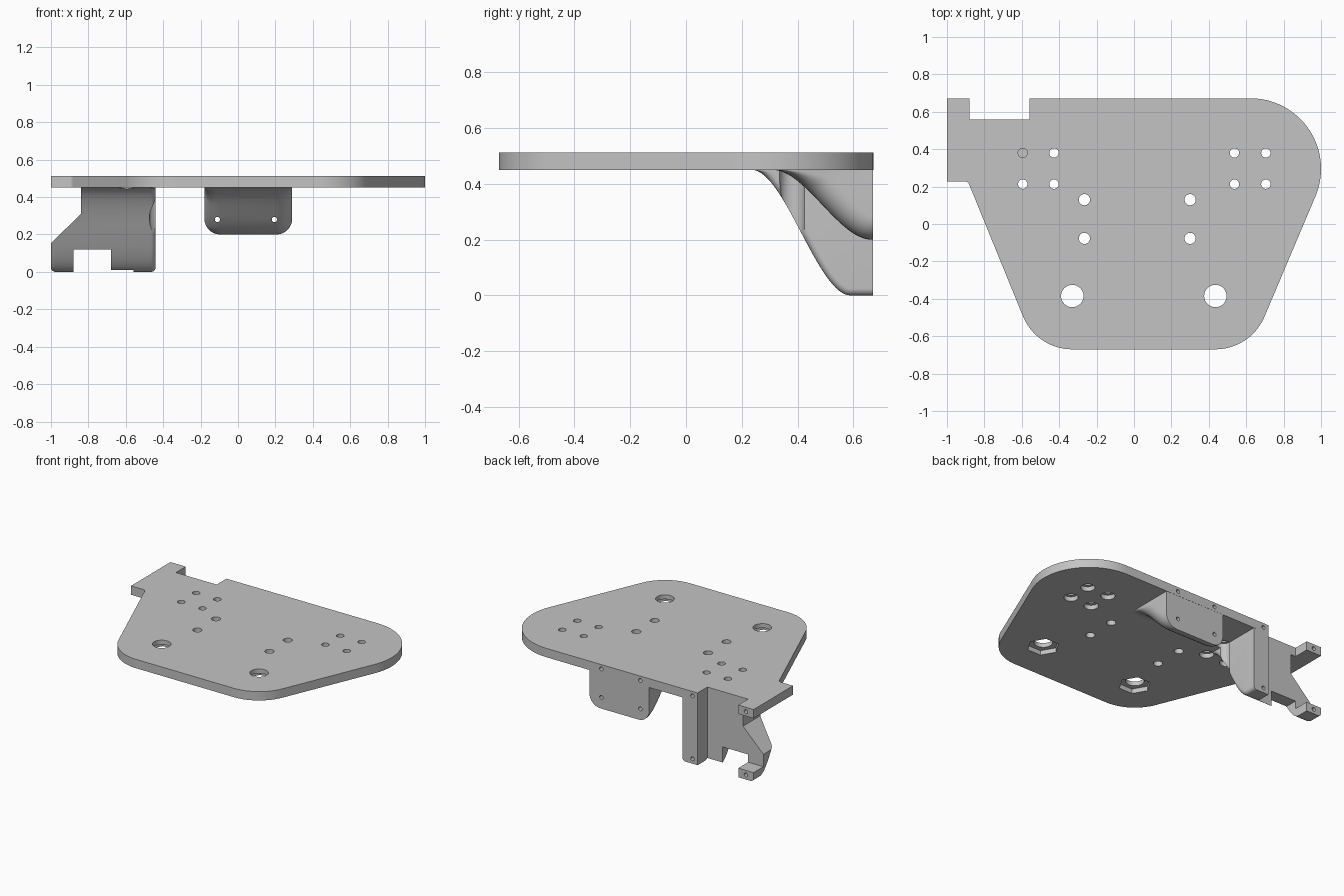
import bpy, bmesh, math
from math import sin, cos, pi
from mathutils import Vector, Matrix

if "Cube" in bpy.data.objects:
    bpy.data.objects.remove(bpy.data.objects["Cube"])

grey = bpy.data.materials.new("plain grey")
grey.use_nodes = True
GREY = (0.55, 0.55, 0.55, 1)
grey.diffuse_color = GREY
grey.node_tree.nodes["Principled BSDF"].inputs["Base Color"].default_value = GREY

TOP, UNDER, BACK = 0.513, 0.45, 0.67


def finish(bm, name):
    bmesh.ops.recalc_face_normals(bm, faces=bm.faces)
    mesh = bpy.data.meshes.new(name)
    bm.to_mesh(mesh)
    bm.free()
    mesh.materials.append(grey)
    ob = bpy.data.objects.new(name, mesh)
    bpy.context.collection.objects.link(ob)
    return ob


def prism(name, points, depth):
    """Extrude a closed outline of 3D points along a vector."""
    bm = bmesh.new()
    face = bm.faces.new([bm.verts.new(p) for p in points])
    ext = bmesh.ops.extrude_face_region(bm, geom=[face])
    moved = [v for v in ext["geom"] if isinstance(v, bmesh.types.BMVert)]
    bmesh.ops.translate(bm, verts=moved, vec=Vector(depth))
    return finish(bm, name)


def box(x0, x1, y0, y1, z0, z1):
    return prism("cutter", [(x0, y0, z0), (x1, y0, z0), (x1, y1, z0), (x0, y1, z0)],
                 (0, 0, z1 - z0))


def drill(x, y, z0, z1, r, sides=32):
    """Vertical round or hexagonal cutter."""
    ring = [(x + r * cos(2 * pi * i / sides), y + r * sin(2 * pi * i / sides), z0)
            for i in range(sides)]
    return prism("cutter", ring, (0, 0, z1 - z0))


def screw(x, z, y0, r=0.014, sides=20):
    """Cutter running forward from the back face."""
    ring = [(x + r * cos(2 * pi * i / sides), y0, z + r * sin(2 * pi * i / sides))
            for i in range(sides)]
    return prism("cutter", ring, (0, BACK + 0.05 - y0, 0))


def carve(ob, cutters):
    bpy.context.view_layer.objects.active = ob
    for c in cutters:
        mod = ob.modifiers.new("cut", 'BOOLEAN')
        mod.operation, mod.solver, mod.object = 'DIFFERENCE', 'EXACT', c
        bpy.ops.object.modifier_apply(modifier=mod.name)
        bpy.data.objects.remove(c)


def smooth(ob):
    bpy.ops.object.select_all(action='DESELECT')
    ob.select_set(True)
    bpy.context.view_layer.objects.active = ob
    bpy.ops.object.shade_smooth_by_angle(angle=math.radians(30))


def arc(cx, cy, r, a0, a1, n=20):
    return [(cx + r * cos(math.radians(a0 + (a1 - a0) * i / n)),
             cy + r * sin(math.radians(a0 + (a1 - a0) * i / n))) for i in range(n + 1)]


# Base plate outline: rounded corners, slanted sides, stepped arm at the back
outline = (arc(-0.33, -0.385, 0.285, 203, 270) + arc(0.435, -0.385, 0.285, 270, 337)
           + arc(0.623, 0.295, 0.377, -23, 90, 32)
           + [(-0.56, BACK), (-0.56, 0.56), (-0.88, 0.56), (-0.88, BACK),
              (-1, BACK), (-1, 0.228)]
           + arc(-0.905, 0.203, 0.025, 90, 23, 6))
plate = prism("base_plate", [(x, y, UNDER) for x, y in outline], (0, 0, TOP - UNDER))

# Plate holes: bolt groups with counterbores, plain holes, hex nut pockets
cuts = []
for y in (0.38, 0.213):
    for x in (-0.595, -0.428, 0.537, 0.705):
        cuts += [drill(x, y, 0.4, 0.6, 0.025), drill(x, y, 0.4, 0.482, 0.046)]
for x in (-0.265, 0.3):
    for y in (0.13, -0.077):
        cuts.append(drill(x, y, 0.4, 0.6, 0.03))
for x in (-0.33, 0.435):
    cuts += [drill(x, -0.385, 0.4, 0.6, 0.06), drill(x, -0.385, 0.4, 0.482, 0.105, 6)]
cuts += [screw(x, 0.482, 0.55) for x in (-0.94, -0.52, -0.11, 0.195)]
carve(plate, cuts)
smooth(plate)


def bracket(name, x0, x1, low, y0, y1, r, rows=32, steps=8):
    """Solid with an S-shaped front sweep and rounded edges along it."""
    drop = UNDER - low
    path = []
    for i in range(rows + 1):
        t = i / rows
        z = UNDER - drop * t * t * (3 - 2 * t)
        slope = -drop * 6 * t * (1 - t) / (y1 - y0)
        normal = Vector((-slope, 1)).normalized()
        path.append((y0 + (y1 - y0) * t, z, normal))
    path.append((BACK, low, Vector((0, 1))))
    quarter = [(r * (1 - sin(a)), r * (1 - cos(a)))
               for a in (pi / 2 * k / steps for k in range(steps + 1))]
    across = ([(x0 + dx, d) for dx, d in reversed(quarter)]
              + [(x1 - dx, d) for dx, d in quarter])
    # quarter runs from the flat underside to the side wall
    across = ([(x0 + r * (1 - sin(pi / 2 * k / steps)), r * (1 - cos(pi / 2 * k / steps)))
               for k in range(steps, -1, -1)])
    left = [(x0 + r * (1 - cos(pi / 2 * k / steps)), r * (1 - sin(pi / 2 * k / steps)))
            for k in range(steps + 1)]
    across = left + [(x0 + x1 - x, d) for x, d in reversed(left)]
    bm = bmesh.new()
    grid = []
    for y, z, n in path:
        fade = min(1, (UNDER - z) / r)
        grid.append([bm.verts.new((x, y + d * fade * n.x, z + d * fade * n.y))
                     for x, d in across])
    for a, b in zip(grid, grid[1:]):
        for k in range(len(across) - 1):
            bm.faces.new((a[k], a[k + 1], b[k + 1], b[k]))
    c0, c1 = (bm.verts.new((x, BACK, UNDER)) for x in (x0, x1))
    bm.faces.new(grid[-1] + [c1, c0])
    bm.faces.new(grid[0] + [c1, c0])
    bm.faces.new([row[0] for row in grid] + [c0])
    bm.faces.new([row[-1] for row in grid] + [c1])
    return finish(bm, name)


# Centre bracket with two through screw holes
centre = bracket("centre_bracket", -0.18, 0.29, 0.2, 0.31, 0.665, 0.085)
carve(centre, [screw(x, 0.28, 0.4) for x in (-0.11, 0.195)])
smooth(centre)

# Side bracket: stepped back, slanted shoulder, foot gap and bolt reliefs
side = bracket("side_bracket", -1, -0.44, 0, 0.235, 0.59, 0.025)
shoulder = [(-1.1, 0.3, 0.5), (-0.84, 0.3, 0.5), (-0.84, 0.3, 0.31), (-1.1, 0.3, 0.055)]
shoulder = [(x, 0.1, z) for x, y, z in shoulder]
carve(side, [box(-0.88, -0.56, 0.56, 0.8, -0.1, 0.6),
             box(-1.1, -0.87, 0.56, 0.8, 0.065, 0.6),
             box(-0.88, -0.68, 0.1, 0.8, -0.1, 0.12),
             prism("cutter", shoulder, (0, 0.8, 0)),
             drill(-0.428, 0.38, -0.1, 0.6, 0.046),
             drill(-0.428, 0.213, -0.1, 0.6, 0.046),
             drill(-0.595, 0.213, -0.1, 0.6, 0.046),
             screw(-0.52, 0.035, 0.6), screw(-0.94, 0.033, 0.6)])
smooth(side)
